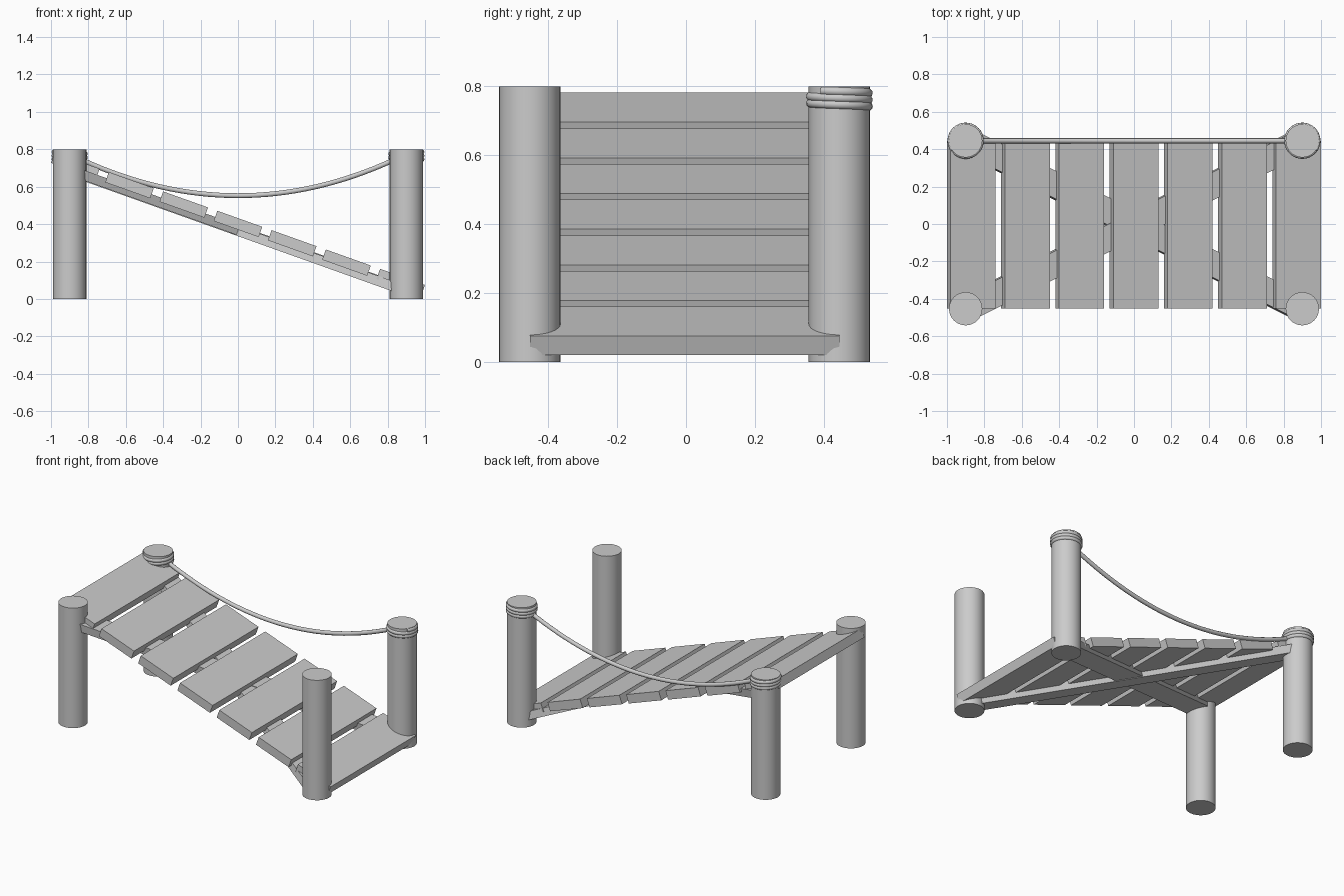
import bpy, math
from mathutils import Matrix, Vector

if "Cube" in bpy.data.objects:
    bpy.data.objects.remove(bpy.data.objects["Cube"])

YC = -0.004                     # small sideways offset from centring
TILT = math.radians(19.64)      # slope of the deck
SLOPE = math.tan(TILT)


def box(name, size, matrix):
    bpy.ops.mesh.primitive_cube_add(size=1)
    o = bpy.context.object
    o.name = name
    o.data.transform(Matrix.Diagonal((*size, 1)))
    o.matrix_world = matrix
    return o


def rope(name, points, radius):
    cu = bpy.data.curves.new(name, 'CURVE')
    cu.dimensions = '3D'
    cu.bevel_depth = radius
    cu.bevel_resolution = 3
    cu.use_fill_caps = True
    sp = cu.splines.new('POLY')
    sp.points.add(len(points) - 1)
    for p, co in zip(sp.points, points):
        p.co = (*co, 1)
    sp.use_smooth = True
    o = bpy.data.objects.new(name, cu)
    bpy.context.collection.objects.link(o)
    return o


# Four corner posts
for xn, sx in (("left", -1), ("right", 1)):
    for yn, sy in (("front", -1), ("back", 1)):
        bpy.ops.mesh.primitive_cylinder_add(
            vertices=32, radius=0.089, depth=0.8,
            location=(sx * 0.9, YC + sy * 0.449, 0.4))
        bpy.context.object.name = f"{yn}_{xn}_post"
        bpy.ops.object.shade_smooth_by_angle(angle=math.radians(40))

# Seven sloping planks
for i in range(-3, 4):
    loc = Vector((i * 0.29, YC, 0.401 - i * 0.29 * SLOPE))
    box(f"plank_{i + 4}", (0.255, 0.898, 0.058),
        Matrix.Translation(loc) @ Matrix.Rotation(TILT, 4, 'Y'))

# Two crossed beams under the deck, lying in the slope
normal = Vector((math.sin(TILT), 0, math.cos(TILT)))
for s in (-1, 1):
    d = Vector((0.9, s * 0.449, -0.9 * SLOPE))
    length = 2 * d.length
    d.normalize()
    side = normal.cross(d)
    m = Matrix((d, side, normal)).transposed().to_4x4()
    m.translation = (0, YC, 0.365 + s * 0.002)
    box("cross_beam_" + ("a" if s < 0 else "b"), (length, 0.136, 0.052), m)

# Sagging hand rope along the back
yb = YC + 0.449
pts = []
for i in range(33):
    x = -0.83 + 1.66 * i / 32
    pts.append((x, yb, 0.552 + 0.185 * (x / 0.82) ** 2))
rope("hand_rope", pts, 0.0135)

# Rope coils round the back posts
for name, s in (("left_coil", -1), ("right_coil", 1)):
    coil = []
    turns, n = 2.6, 84
    for i in range(n + 1):
        t = i / n
        a = t * turns * 2 * math.pi
        coil.append((s * (0.9 - 0.084 * math.cos(a)),
                     yb + 0.084 * math.sin(a), 0.737 + 0.05 * t))
    rope(name, coil, 0.013)
